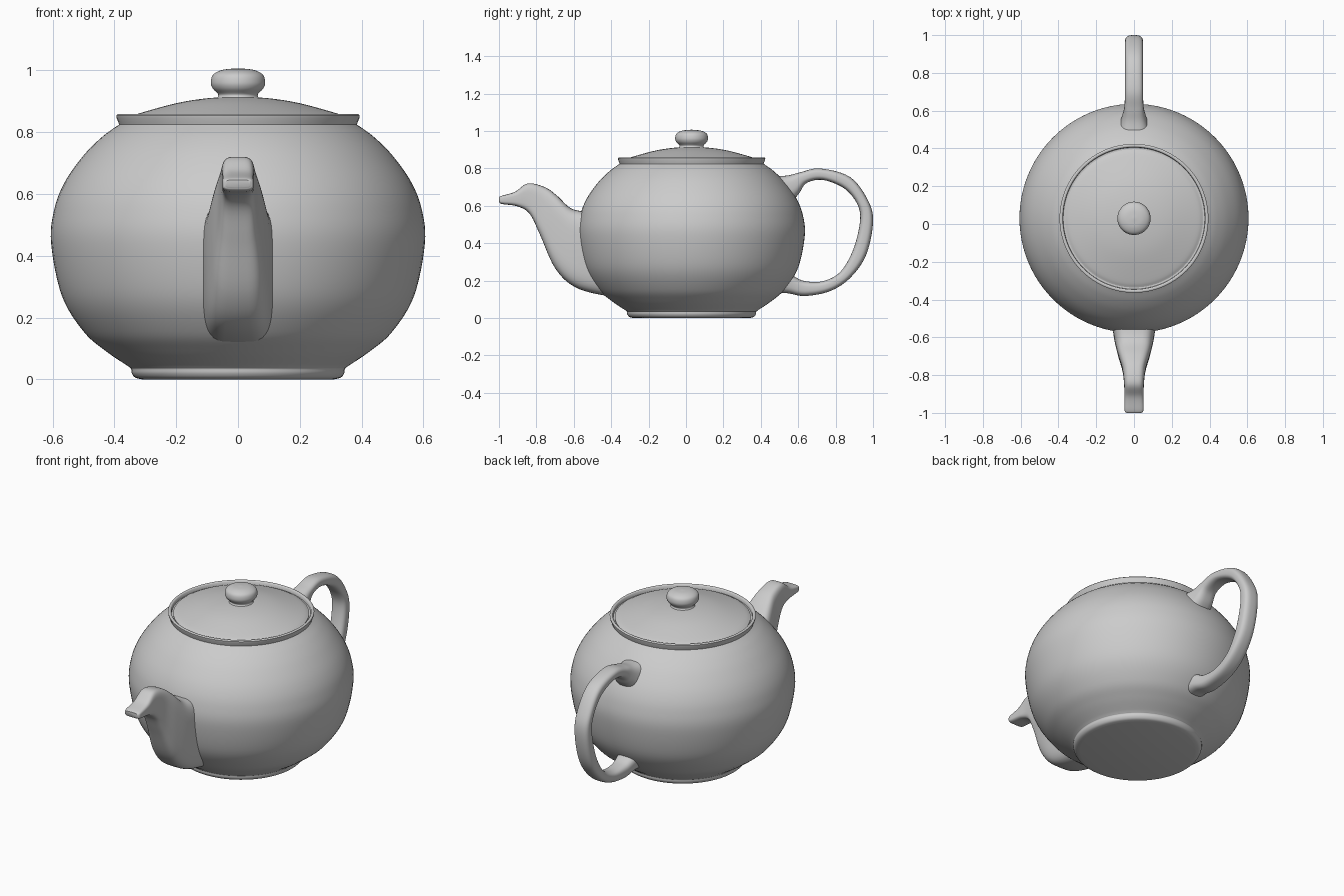
import bpy, bmesh, math
from mathutils import Vector

CENTRE_Y = 0.03

cube = bpy.data.objects.get("Cube")
if cube:
    bpy.data.objects.remove(cube, do_unlink=True)

grey = bpy.data.materials.new("glazed_grey")
grey.use_nodes = True
colour = (0.6, 0.6, 0.6, 1)
grey.diffuse_color = colour
grey.node_tree.nodes["Principled BSDF"].inputs["Base Color"].default_value = colour


def smooth_path(points, steps=6):
    """Curve through all points."""
    pts = [Vector(p) for p in points]
    pts = [2 * pts[0] - pts[1]] + pts + [2 * pts[-1] - pts[-2]]
    out = []
    for a, b, c, d in zip(pts, pts[1:], pts[2:], pts[3:]):
        for i in range(steps):
            t = i / steps
            out.append(0.5 * (2 * b + (c - a) * t + (2 * a - 5 * b + 4 * c - d) * t ** 2
                              + (3 * b - a - 3 * c + d) * t ** 3))
    return out + [pts[-2]]


def skin(name, rings, angle=50):
    """Join rings of points into a closed, smooth-shaded part."""
    bm = bmesh.new()
    loops = [[bm.verts.new(p) for p in ring] for ring in rings]
    for low, high in zip(loops, loops[1:]):
        for i in range(len(low)):
            j = (i + 1) % len(low)
            bm.faces.new((low[i], low[j], high[j], high[i]))
    bm.faces.new(loops[0])
    bm.faces.new(loops[-1])
    bmesh.ops.recalc_face_normals(bm, faces=bm.faces)
    mesh = bpy.data.meshes.new(name)
    bm.to_mesh(mesh)
    bm.free()
    mesh.materials.append(grey)
    obj = bpy.data.objects.new(name, mesh)
    bpy.context.collection.objects.link(obj)
    bpy.ops.object.select_all(action="DESELECT")
    obj.select_set(True)
    bpy.context.view_layer.objects.active = obj
    bpy.ops.object.shade_smooth_by_angle(angle=math.radians(angle))
    return obj


def lathe(name, profile, sides=96):
    turns = [math.tau * i / sides for i in range(sides)]
    skin(name, [[(r * math.cos(a), CENTRE_Y + r * math.sin(a), z) for a in turns]
                for r, z in profile])


def loft(name, sections, power, sides=40):
    """Sections: upper y, upper z, lower y, lower z, half width."""
    rings = []
    for uy, uz, ly, lz, width in smooth_path([Vector(s) for s in sections]):
        middle = Vector((0, (uy + ly) / 2, (uz + lz) / 2))
        half = Vector((0, (uy - ly) / 2, (uz - lz) / 2))
        ring = []
        for i in range(sides):
            a = math.tau * i / sides
            c, s = math.cos(a), math.sin(a)
            x = math.copysign(abs(c) ** (2 / power), c) * width
            ring.append(middle + half * math.copysign(abs(s) ** (2 / power), s) + Vector((x, 0, 0)))
        rings.append(ring)
    return skin(name, rings)


# Body with foot, round belly and raised rim
foot = smooth_path([(0.31, 0), (0.333, 0.006), (0.344, 0.02), (0.346, 0.034), (0.35, 0.038)], 4)
belly = smooth_path([(0.352, 0.04), (0.43, 0.093), (0.5, 0.155), (0.57, 0.27), (0.605, 0.44),
                     (0.595, 0.55), (0.56, 0.64), (0.5, 0.725), (0.44, 0.785), (0.385, 0.825)], 6)
rim = [(0.386, 0.829), (0.393, 0.846), (0.394, 0.855), (0.39, 0.859), (0.381, 0.859),
       (0.377, 0.855), (0.375, 0.838), (0.3, 0.835)]
lathe("body", foot + belly + rim)

# Lid and its knob
lathe("lid", [(0.366, 0.83)] + smooth_path(
    [(0.366, 0.843), (0.33, 0.858), (0.2, 0.894), (0.1, 0.91), (0.02, 0.914)]))
lathe("knob", smooth_path(
    [(0.075, 0.905), (0.066, 0.914), (0.065, 0.924), (0.082, 0.942), (0.088, 0.962),
     (0.08, 0.987), (0.05, 1.002), (0.005, 1.007)]))

# Spout, from the lip back into the body
loft("spout", [
    (-1.0, 0.646, -1.0, 0.622, 0.04),
    (-0.985, 0.654, -0.985, 0.61, 0.05),
    (-0.915, 0.675, -0.9, 0.597, 0.051),
    (-0.845, 0.72, -0.835, 0.556, 0.053),
    (-0.755, 0.7, -0.78, 0.444, 0.063),
    (-0.69, 0.655, -0.7, 0.267, 0.085),
    (-0.62, 0.59, -0.594, 0.166, 0.105),
    (-0.55, 0.57, -0.43, 0.12, 0.117),
    (-0.45, 0.56, -0.3, 0.12, 0.118)], power=4)

# Handle, from the upper joint round to the lower joint
loft("handle", [
    (0.46, 0.76, 0.54, 0.6, 0.085),
    (0.54, 0.762, 0.6, 0.66, 0.062),
    (0.61, 0.779, 0.645, 0.722, 0.05),
    (0.717, 0.8, 0.735, 0.738, 0.047),
    (0.877, 0.754, 0.85, 0.69, 0.047),
    (0.973, 0.63, 0.918, 0.604, 0.047),
    (1.0, 0.513, 0.93, 0.513, 0.047),
    (0.963, 0.337, 0.893, 0.364, 0.047),
    (0.877, 0.214, 0.824, 0.246, 0.047),
    (0.77, 0.144, 0.73, 0.197, 0.047),
    (0.636, 0.118, 0.635, 0.198, 0.05),
    (0.54, 0.133, 0.575, 0.225, 0.06),
    (0.45, 0.13, 0.5, 0.28, 0.08)], power=2.8)
